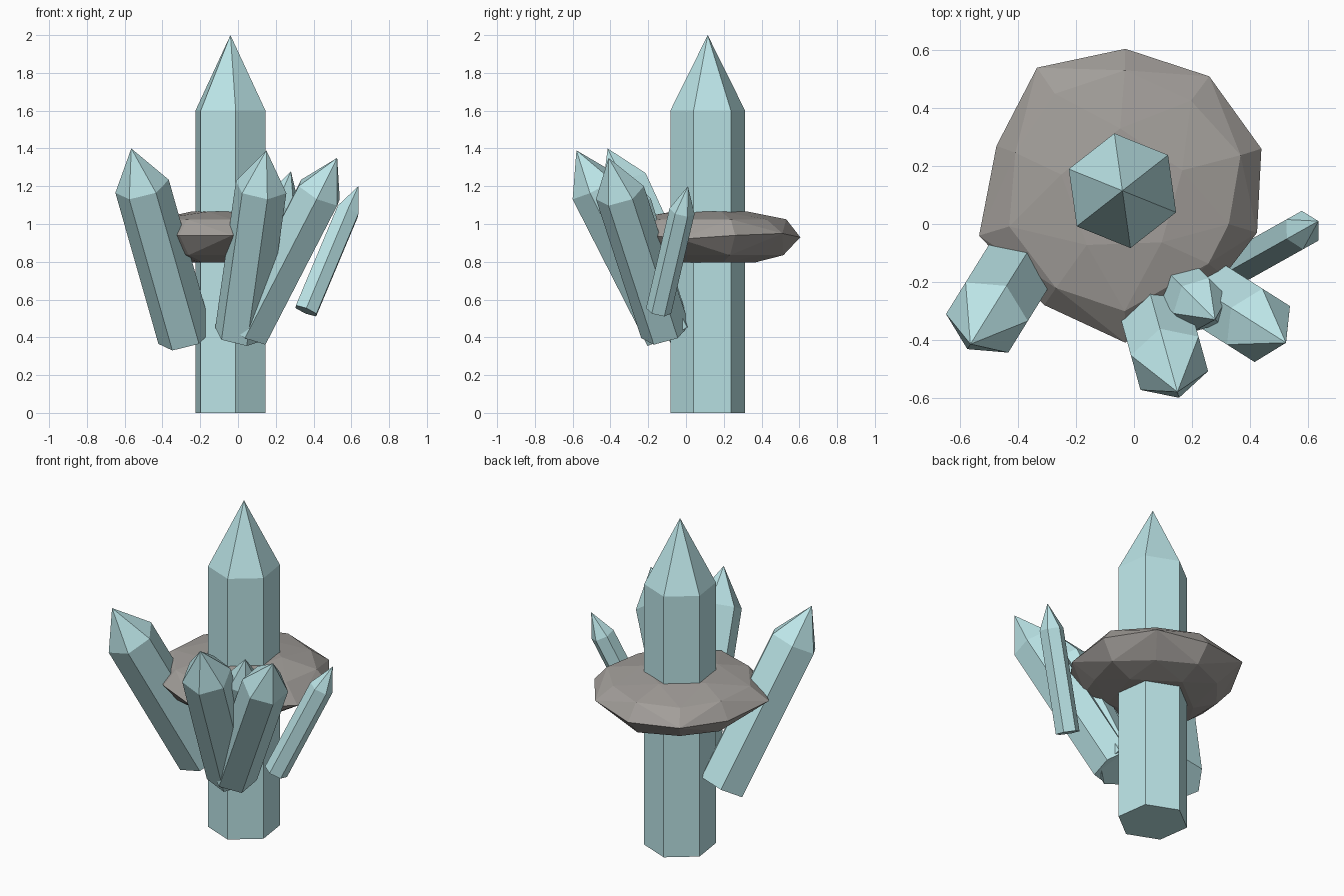
import bpy, bmesh, math
from mathutils import Vector

if "Cube" in bpy.data.objects:
    bpy.data.objects.remove(bpy.data.objects["Cube"])


def material(name, rgb):
    m = bpy.data.materials.new(name)
    m.diffuse_color = (*rgb, 1)
    m.use_nodes = True
    m.node_tree.nodes["Principled BSDF"].inputs["Base Color"].default_value = m.diffuse_color
    return m


crystal_mat = material("pale_crystal", (0.50, 0.78, 0.80))
rock_mat = material("rock", (0.36, 0.34, 0.32))


def finish(bm, name, mat):
    bmesh.ops.recalc_face_normals(bm, faces=bm.faces)
    mesh = bpy.data.meshes.new(name)
    bm.to_mesh(mesh)
    bm.free()
    mesh.materials.append(mat)
    obj = bpy.data.objects.new(name, mesh)
    bpy.context.collection.objects.link(obj)


# Six-sided pointed crystal from base centre to tip; the point takes the last fifth
def crystal(name, base, tip, radius, phase=0.0):
    base, tip = Vector(base), Vector(tip)
    axis = (tip - base).normalized()
    flat = Vector((axis.x, axis.y, 0))
    if flat.length < 0.01:
        flat = Vector((1, 0, 0))
    side = axis.cross(flat if abs(axis.z) < 0.9999 else Vector((0, -1, 0)))
    if abs(axis.z) > 0.9999:
        u, v = Vector((1, 0, 0)), Vector((0, 1, 0))
    else:
        v = side.normalized()
        u = v.cross(axis)
    bm = bmesh.new()

    def ring(centre):
        pts = []
        for i in range(6):
            a = math.radians(phase + 60 * i)
            pts.append(bm.verts.new(centre + radius * (math.cos(a) * u + math.sin(a) * v)))
        return pts

    low, high = ring(base), ring(base.lerp(tip, 0.8))
    top = bm.verts.new(tip)
    bm.faces.new(low[::-1])
    for i in range(6):
        j = (i + 1) % 6
        bm.faces.new((low[i], low[j], high[j], high[i]))
        bm.faces.new((high[i], high[j], top))
    finish(bm, name, crystal_mat)


# Central pillar and the leaning crystals
crystal("main_crystal", (-0.04, 0.115, 0), (-0.04, 0.115, 2), 0.2, 38)
crystal("left_crystal", (-0.28, 0.045, 0.40), (-0.565, -0.415, 1.40), 0.146)
crystal("front_crystal", (0.013, -0.085, 0.42), (0.15, -0.58, 1.39), 0.14)
crystal("front_right_crystal", (0.05, -0.11, 0.43), (0.525, -0.41, 1.35), 0.132)
crystal("inner_crystal", (0.03, -0.08, 0.46), (0.28, -0.33, 1.28), 0.10)
crystal("small_right_crystal", (0.36, -0.145, 0.54), (0.637, 0.01, 1.2), 0.068)

# Flat faceted rock collar: hull of a rim outline with upper and lower rings
rim = [(-0.03, 0.605, 0.93), (0.26, 0.51, 0.95), (0.44, 0.26, 0.94), (0.425, -0.03, 0.92),
       (0.31, -0.18, 0.94), (-0.03, -0.41, 0.94), (-0.31, -0.28, 0.94), (-0.535, -0.04, 0.95),
       (-0.475, 0.27, 0.93), (-0.335, 0.54, 0.95)]
centre = Vector((-0.04, 0.11, 0))
bm = bmesh.new()
for i, p in enumerate(rim):
    bm.verts.new(p)
    flat = Vector((p[0], p[1], 0))
    for shrink, z in ((0.85 - 0.06 * (i % 2), 1.025), (0.82 - 0.1 * (i % 2), 0.835)):
        q = centre.lerp(flat, shrink)
        bm.verts.new((q.x, q.y, z))
for i in range(5):
    a = math.radians(20 + 72 * i)
    for z, r in ((1.065, 0.22), (0.795, 0.25)):
        bm.verts.new((centre.x + r * math.cos(a), centre.y + r * math.sin(a), z))
hull = bmesh.ops.convex_hull(bm, input=bm.verts[:])
bmesh.ops.delete(bm, geom=[v for v in bm.verts if not v.link_faces], context='VERTS')
finish(bm, "rock_collar", rock_mat)
